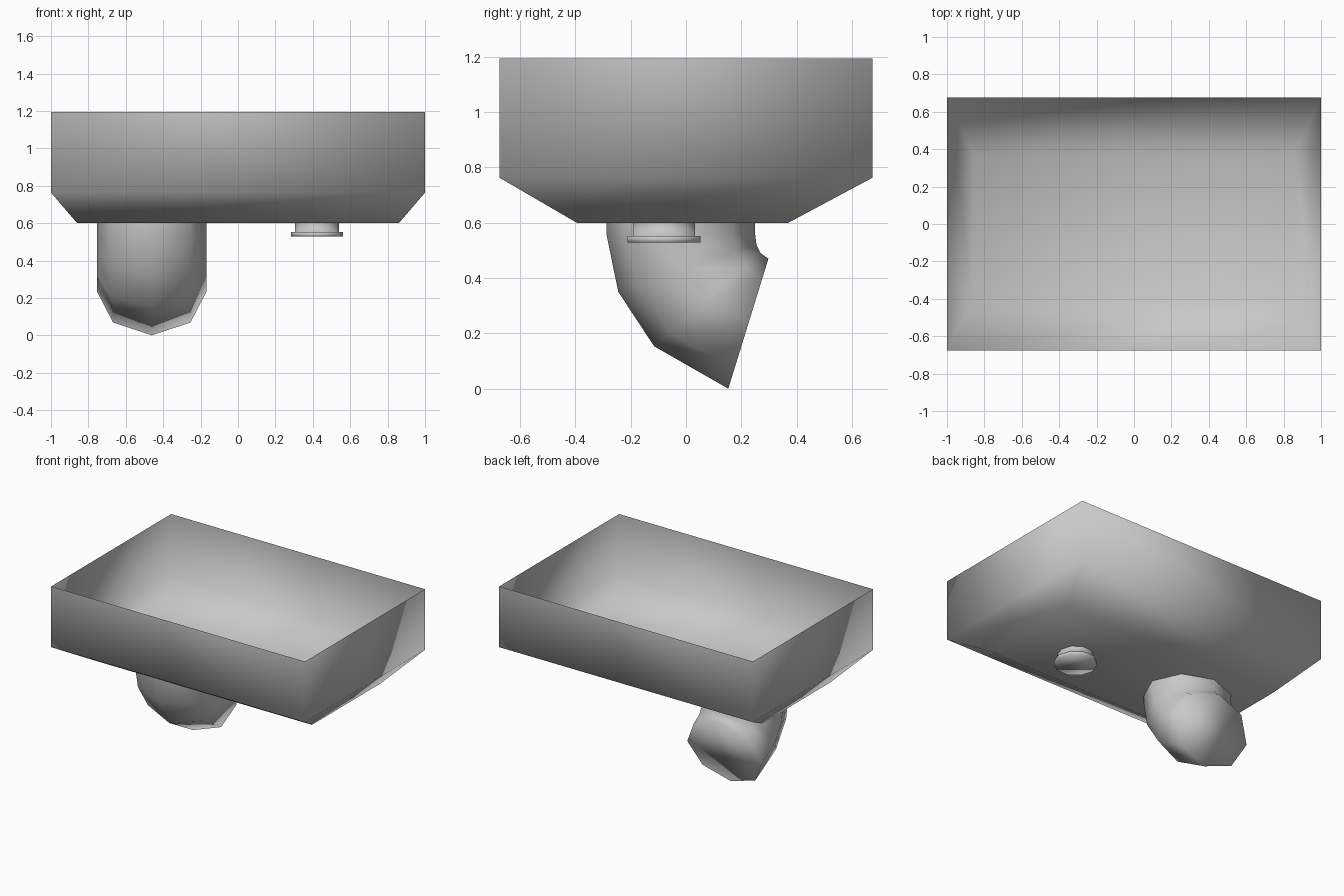
import bpy, bmesh, math

cube = bpy.data.objects.get("Cube")
if cube:
    bpy.data.objects.remove(cube, do_unlink=True)

grey = bpy.data.materials.new("light grey")
grey.use_nodes = True
grey.diffuse_color = (0.58, 0.58, 0.58, 1)
grey.node_tree.nodes["Principled BSDF"].inputs["Base Color"].default_value = (0.58, 0.58, 0.58, 1)


def loft(name, rings):
    """Skin a list of point rings, close the last ring, leave the first open."""
    bm = bmesh.new()
    loops = [[bm.verts.new(p) for p in ring] for ring in rings]
    for a, b in zip(loops, loops[1:]):
        for i in range(len(a)):
            j = (i + 1) % len(a)
            bm.faces.new((a[i], b[i], b[j], a[j]))
    bm.faces.new(loops[-1][::-1])
    for f in bm.faces:
        f.smooth = True
    me = bpy.data.meshes.new(name)
    bm.to_mesh(me)
    bm.free()
    me.materials.append(grey)
    ob = bpy.data.objects.new(name, me)
    bpy.context.collection.objects.link(ob)
    return ob


def rectangle(hx, y0, y1, z):
    return [(-hx, y0, z), (hx, y0, z), (hx, y1, z), (-hx, y1, z)]


def tilted_ring(front, back, cx, rx, n):
    """Ellipse spanning two (y, z) points, with half-width rx along x."""
    pts = []
    for i in range(n):
        a = 2 * math.pi * i / n
        t = (1 + math.sin(a)) / 2
        pts.append((cx + rx * math.cos(a),
                    front[0] + (back[0] - front[0]) * t,
                    front[1] + (back[1] - front[1]) * t))
    return pts


def flat_ring(cx, cy, r, z, n):
    return [(cx + r * math.cos(2 * math.pi * i / n),
             cy + r * math.sin(2 * math.pi * i / n), z) for i in range(n)]


# Open tray with a tapered floor
loft("basin", [rectangle(1.0, -0.675, 0.675, 1.195),
               rectangle(1.0, -0.675, 0.675, 0.763),
               rectangle(0.86, -0.395, 0.37, 0.6)])

# Elbow that turns from straight down to the back
elbow = [((-0.288, 0.6), (0.25, 0.6)),
         ((-0.288, 0.56), (0.25, 0.56)),
         ((-0.245, 0.35), (0.255, 0.52)),
         ((-0.115, 0.153), (0.27, 0.49)),
         ((0.153, 0.0), (0.298, 0.47))]
loft("elbow_pipe", [tilted_ring(f, b, -0.461, 0.293, 8) for f, b in elbow])

# Short spout with a wider lip
lip = [(0.118, 0.6), (0.118, 0.552), (0.139, 0.552), (0.139, 0.528)]
loft("drain_spout", [flat_ring(0.422, -0.08, r, z, 10) for r, z in lip])
